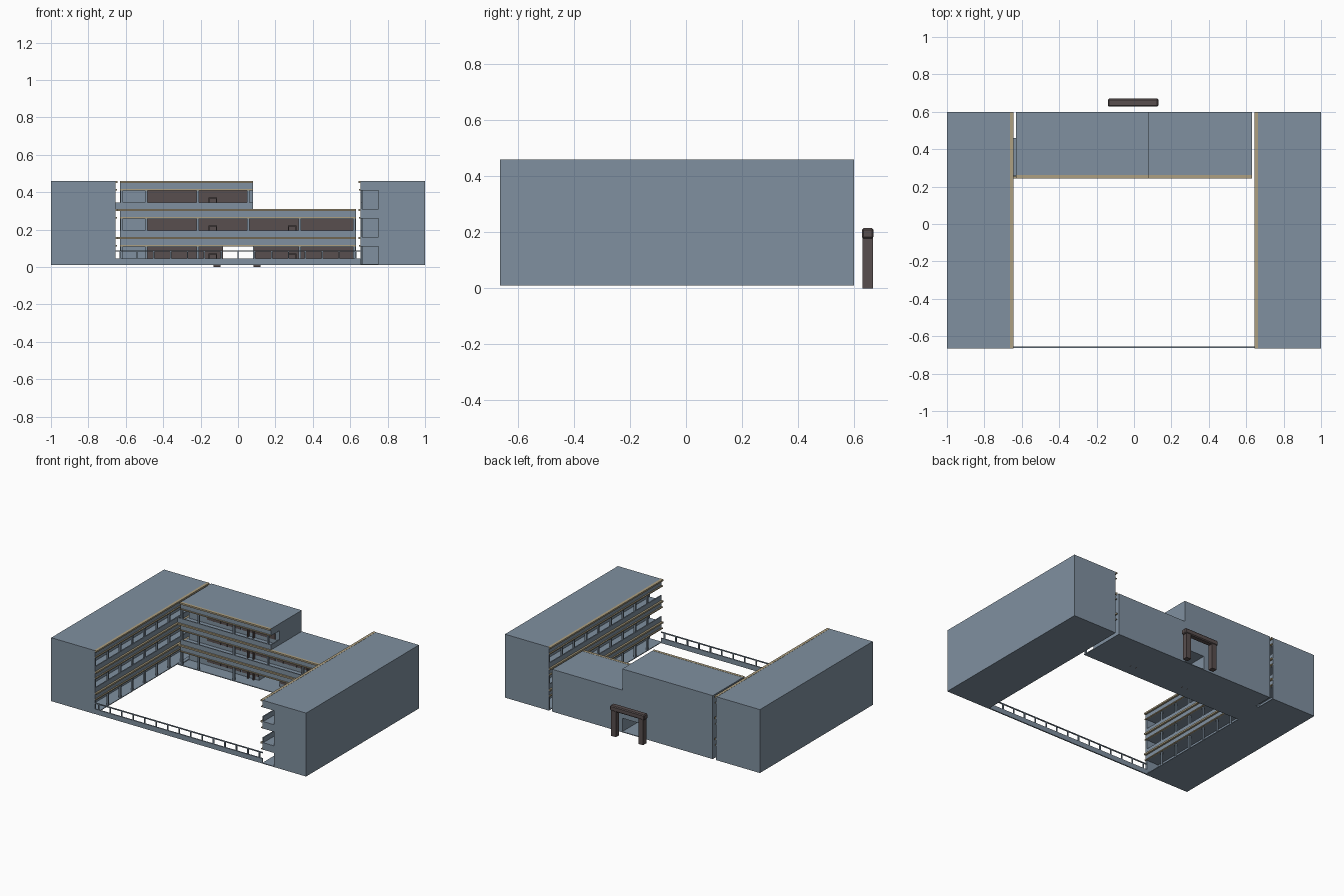
import bpy
import bmesh

if "Cube" in bpy.data.objects:
    bpy.data.objects.remove(bpy.data.objects["Cube"])


def material(name, rgb):
    m = bpy.data.materials.new(name)
    m.diffuse_color = (*rgb, 1)
    m.use_nodes = True
    m.node_tree.nodes["Principled BSDF"].inputs["Base Color"].default_value = m.diffuse_color
    return m


BLUE = material("blue grey wall", (0.215, 0.28, 0.35))
TAN = material("tan trim", (0.42, 0.35, 0.22))
BROWN = material("dark brown", (0.098, 0.077, 0.077))


def boxes(name, mat, items):
    """One object made of boxes given as (x0, x1, y0, y1, z0, z1)."""
    bm = bmesh.new()
    for x0, x1, y0, y1, z0, z1 in items:
        vs = bmesh.ops.create_cube(bm, size=1)["verts"]
        for v in vs:
            v.co.x = max(x0, x1) if v.co.x > 0 else min(x0, x1)
            v.co.y = y1 if v.co.y > 0 else y0
            v.co.z = z1 if v.co.z > 0 else z0
    me = bpy.data.meshes.new(name)
    bm.to_mesh(me)
    bm.free()
    me.materials.append(mat)
    ob = bpy.data.objects.new(name, me)
    bpy.context.collection.objects.link(ob)
    return ob


FLOORS = (0.01, 0.16, 0.31)
H = 0.15        # storey height
OPEN = 0.10     # clear height of the corridors
Y0, Y1 = -0.665, 0.60

# --- side wings, s = -1 left, +1 right ---
for s, side in ((-1, "left"), (1, "right")):
    boxes(f"{side}_wing_rooms", BLUE, [
        (s * 0.75, s * 1.0, Y0, Y1, 0.01, 0.16),
        (s * 0.75, s * 1.0, Y0, Y1, 0.16, 0.46)])
    boxes(f"{side}_wing_corridor_beams", BLUE,
          [(s * 0.656, s * 0.75, Y0, Y1, z + OPEN, z + H) for z in FLOORS]
          + [(s * 0.656, s * 0.75, Y0, Y1, 0.01, 0.015)])
    # end walls: both wings closed at the back, the left one also in front
    ends = [(s * 0.656, s * 0.75, Y1 - 0.012, Y1, 0.01, 0.46)]
    if s < 0:
        ends.append((s * 0.656, s * 0.75, Y0, Y0 + 0.012, 0.01, 0.46))
    boxes(f"{side}_wing_end_walls", BLUE, ends)
    # parapets of the upper floors
    boxes(f"{side}_wing_parapets", BLUE,
          [(s * 0.656, s * 0.664, Y0, Y1, z, z + 0.035) for z in FLOORS[1:]])
    # tan ledges along the slab edge and under the beam
    boxes(f"{side}_wing_ledges", TAN,
          [(s * 0.643, s * 0.662, Y0, Y1, z + H - 0.01, z + H + 0.001) for z in FLOORS]
          + [(s * 0.647, s * 0.658, Y0, Y1, z + OPEN, z + OPEN + 0.007) for z in FLOORS])
    n = 9
    ys = [Y0 + 0.015 + i * (Y1 - Y0 - 0.03) / n for i in range(n + 1)]
    boxes(f"{side}_wing_posts", BLUE,
          [(s * 0.657, s * 0.669, y - 0.006, y + 0.006, z, z + OPEN)
           for y in ys[1:-1] for z in FLOORS])

# --- rear block: (floor, right end) ---
LEVELS = ((0.01, 0.63), (0.16, 0.63), (0.31, 0.08))
XL, YF, YW = -0.63, 0.255, 0.35
boxes("rear_rooms", BLUE, [
    (XL, -0.08, YW, Y1, 0.01, 0.11), (0.08, 0.63, YW, Y1, 0.01, 0.11),
    (XL, 0.63, YW, Y1, 0.11, 0.16),
    (XL, 0.63, YW, Y1, 0.16, 0.31), (XL, 0.08, YW, Y1, 0.31, 0.46)])
boxes("rear_corridor_beams", BLUE,
      [(XL, xr, YF, YW, z + OPEN, z + H) for z, xr in LEVELS]
      + [(XL, 0.63, YF, Y1, 0.01, 0.015)])
boxes("rear_parapets", BLUE, [(XL, 0.63, YF, YF + 0.008, 0.16, 0.195),
                              (-0.655, 0.08, YF, YF + 0.008, 0.31, 0.345),
                              (0.072, 0.08, YF, YW, 0.31, 0.345)])
boxes("rear_ledges", TAN,
      [(-0.65 if z < 0.3 else XL, xr, 0.243, 0.262, z + H - 0.01, z + H + 0.001)
       for z, xr in LEVELS]
      + [(XL, xr, 0.248, 0.258, z + OPEN, z + OPEN + 0.007) for z, xr in LEVELS])
PIERS = (-0.49, -0.215, 0.055, 0.33, 0.622)
boxes("rear_posts", BLUE,
      [(x - 0.006, x + 0.006, YF + 0.001, YF + 0.013, z, z + OPEN)
       for z, xr in LEVELS for x in (-0.622,) + PIERS
       if x < xr and not (z < 0.1 and abs(x) < 0.08)])
# landings joining the rear block to the left wing
boxes("link_landings", BLUE,
      [(-0.656, XL, YF, 0.46, z, z + 0.01) for z in (0.01, 0.15, 0.30)])

# window bands on the corridor wall, with mullions and doors
panes, mullions, doors = [], [], []
for z, xr in LEVELS:
    for a, b in zip(PIERS, PIERS[1:]):
        a, b = a + 0.006, min(b - 0.006, xr)
        if a > xr - 0.05:
            continue
        if z < 0.1 and b < 0.06 and a > -0.3:
            b = -0.08
        if z < 0.1 and -0.1 < a < 0.08:
            a = 0.085
        panes.append((a, b, YW - 0.005, YW, z + 0.03, z + 0.098))
        k = max(2, round((b - a) / 0.055))
        mullions += [(a + (b - a) * i / k - 0.002, a + (b - a) * i / k + 0.002,
                      YW - 0.008, YW, z + 0.03, z + 0.098) for i in range(1, k)]
    for x in (-0.135, 0.29):
        if x < xr:
            doors += [(x - 0.024, x - 0.018, YW - 0.02, YW, z, z + 0.062),
                      (x + 0.018, x + 0.024, YW - 0.02, YW, z, z + 0.062),
                      (x - 0.024, x + 0.024, YW - 0.02, YW, z + 0.056, z + 0.062)]
boxes("corridor_windows", BROWN, panes)
boxes("window_mullions", BROWN, mullions)
boxes("door_frames", BROWN, doors)

# --- front fence ---
boxes("fence_wall", BLUE, [(-0.656, 0.656, -0.664, -0.655, 0.01, 0.045)])
boxes("fence_rail", BLUE, [(-0.656, 0.656, -0.663, -0.656, 0.082, 0.089)])
boxes("fence_posts", BLUE,
      [(x - 0.004, x + 0.004, -0.663, -0.656, 0.045, 0.083)
       for x in (-0.63 + i * 0.09 for i in range(15))])

# --- rear gate ---
boxes("gate_pillars", BROWN, [(-0.13, -0.093, 0.63, 0.667, 0, 0.185),
                              (0.083, 0.12, 0.63, 0.667, 0, 0.185)])
beam = boxes("gate_beam", BROWN, [(-0.14, 0.13, 0.628, 0.67, 0.178, 0.215)])
bev = beam.modifiers.new("soft edges", "BEVEL")
bev.width = 0.006
bev.segments = 1
